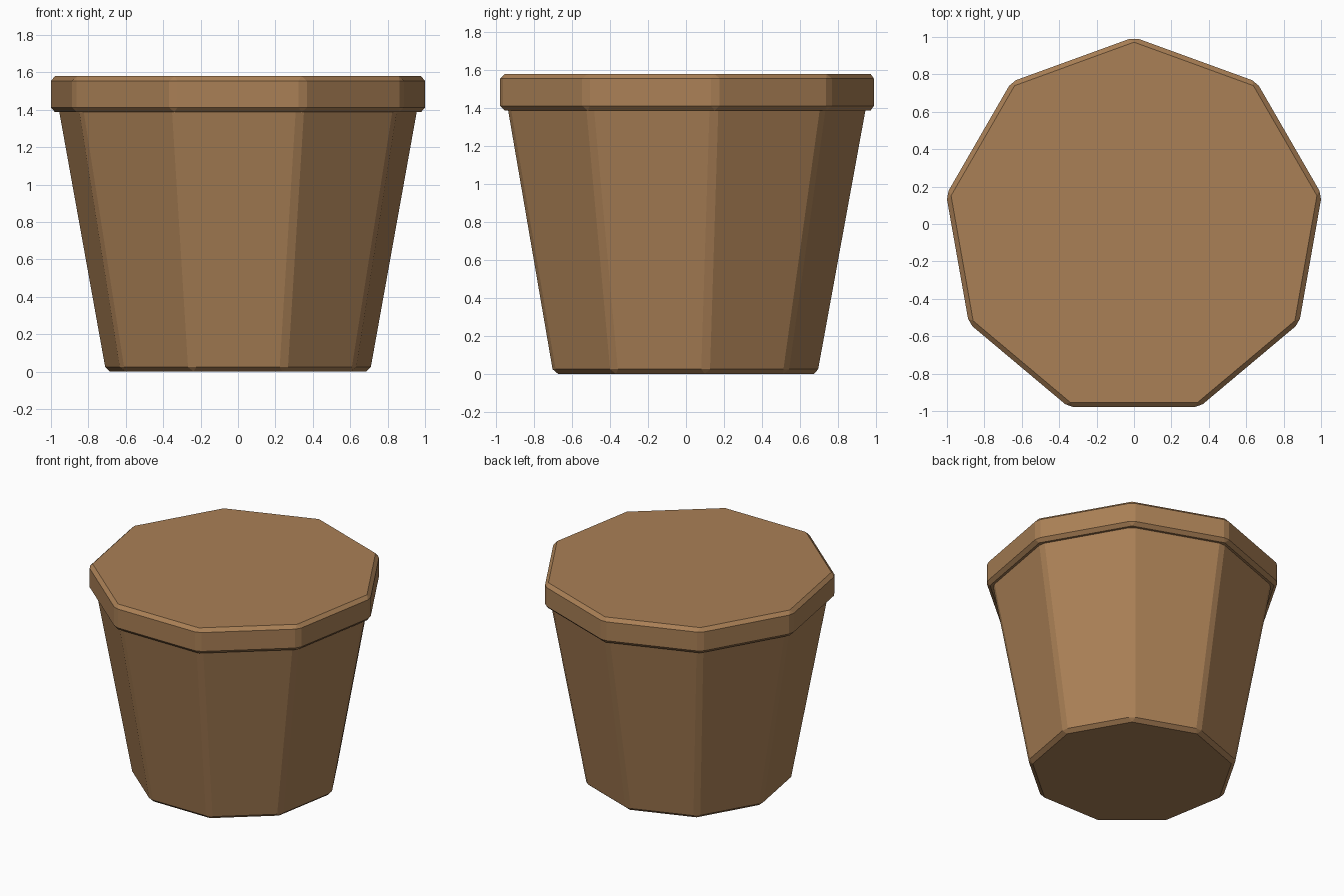
import bpy, bmesh, math

if "Cube" in bpy.data.objects:
    bpy.data.objects.remove(bpy.data.objects["Cube"])

SIDES = 9
CENTRE_Y = -0.021   # one corner points to the back, so the ring sits slightly forward

clay = bpy.data.materials.new("warm brown clay")
clay.diffuse_color = (0.40, 0.215, 0.092, 1)
clay.use_nodes = True
clay.node_tree.nodes["Principled BSDF"].inputs["Base Color"].default_value = clay.diffuse_color


def faceted_ring(name, r_low, r_high, z_low, z_high, bevel=0.025):
    """Closed nine-sided tapered block with a single-segment chamfer on all edges."""
    bm = bmesh.new()
    rings = []
    for r, z in ((r_low, z_low), (r_high, z_high)):
        ring = []
        for i in range(SIDES):
            a = math.pi / 2 + i * 2 * math.pi / SIDES
            ring.append(bm.verts.new((r * math.cos(a), CENTRE_Y + r * math.sin(a), z)))
        rings.append(ring)
    low, high = rings
    bm.faces.new(low[::-1])
    bm.faces.new(high)
    for i in range(SIDES):
        j = (i + 1) % SIDES
        bm.faces.new((low[i], low[j], high[j], high[i]))
    bmesh.ops.bevel(bm, geom=bm.edges[:], offset=bevel, offset_type='OFFSET',
                    segments=1, profile=0.5, affect='EDGES')
    bmesh.ops.recalc_face_normals(bm, faces=bm.faces[:])
    mesh = bpy.data.meshes.new(name)
    bm.to_mesh(mesh)
    bm.free()
    mesh.materials.append(clay)
    obj = bpy.data.objects.new(name, mesh)
    bpy.context.collection.objects.link(obj)
    return obj


# tapered body, its top tucked inside the rim
faceted_ring("pot_body", 0.721, 0.984, 0.0, 1.44)
# overhanging closed rim
faceted_ring("pot_rim", 1.0197, 1.0197, 1.387, 1.58)
